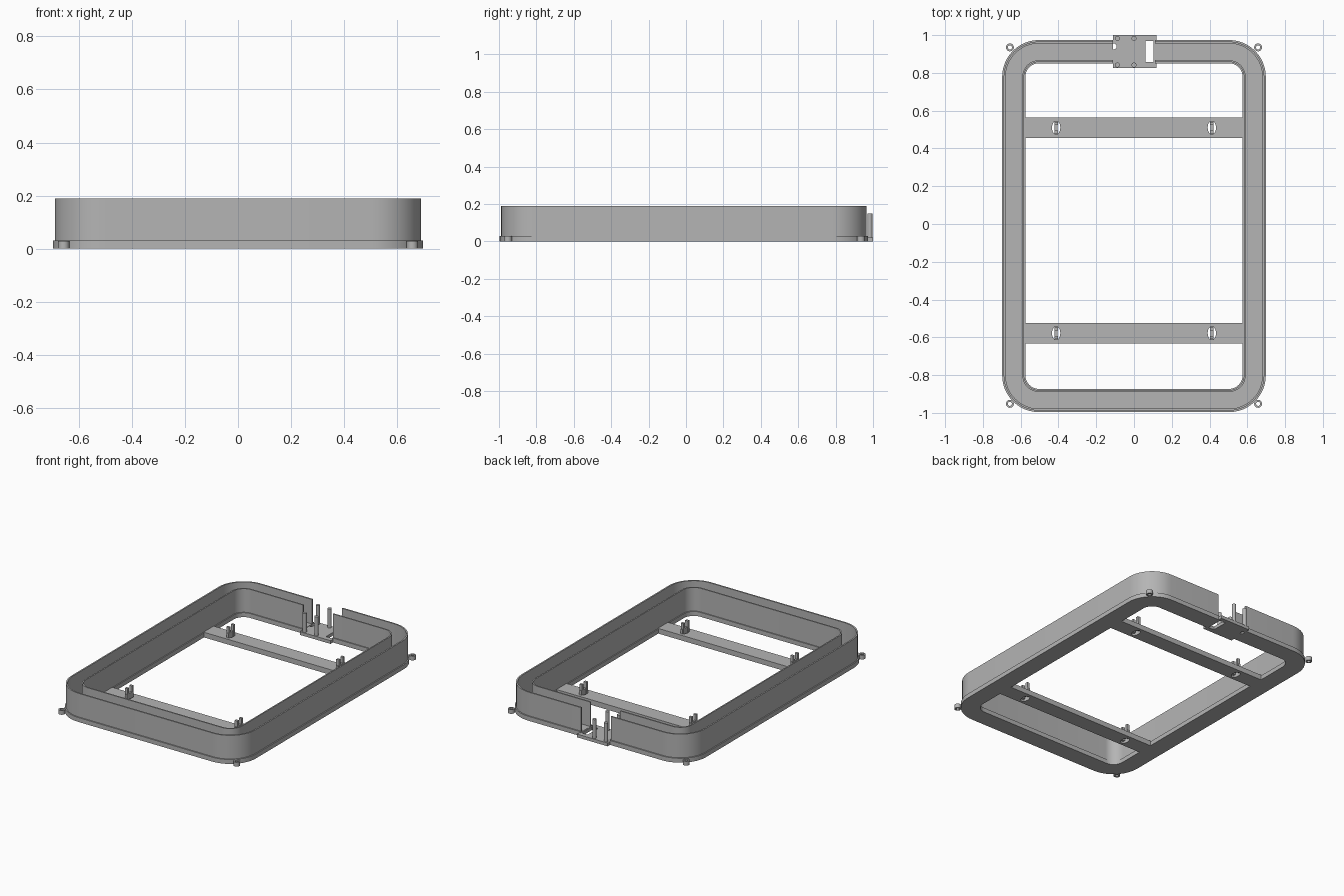
import bpy, bmesh, math

cube = bpy.data.objects.get("Cube")
if cube:
    bpy.data.objects.remove(cube, do_unlink=True)

grey = bpy.data.materials.new("neutral_grey")
grey.use_nodes = True
grey.diffuse_color = (0.46, 0.46, 0.46, 1)
grey.node_tree.nodes["Principled BSDF"].inputs["Base Color"].default_value = grey.diffuse_color

CY = -0.011          # frame centre along y
FLOOR = 0.024        # channel floor height


def finish(bm, name):
    bmesh.ops.recalc_face_normals(bm, faces=bm.faces)
    mesh = bpy.data.meshes.new(name)
    bm.to_mesh(mesh)
    bm.free()
    mesh.materials.append(grey)
    obj = bpy.data.objects.new(name, mesh)
    bpy.context.collection.objects.link(obj)
    return obj


def box(name, x0, x1, y0, y1, z0, z1):
    bm = bmesh.new()
    bmesh.ops.create_cube(bm, size=1)
    for v in bm.verts:
        v.co = ((x0 + x1) / 2 + v.co.x * (x1 - x0),
                (y0 + y1) / 2 + v.co.y * (y1 - y0),
                (z0 + z1) / 2 + v.co.z * (z1 - z0))
    return finish(bm, name)


def cylinder(name, x, y, z0, z1, rx, ry=None, sides=24):
    bm = bmesh.new()
    bmesh.ops.create_cone(bm, cap_ends=True, segments=sides, radius1=1, radius2=1, depth=1)
    for v in bm.verts:
        v.co = (x + v.co.x * rx, y + v.co.y * (ry or rx), z0 + (v.co.z + 0.5) * (z1 - z0))
    return finish(bm, name)


def cut(obj, cutter):
    mod = obj.modifiers.new("cut", 'BOOLEAN')
    mod.operation = 'DIFFERENCE'
    mod.solver = 'EXACT'
    mod.object = cutter
    bpy.context.view_layer.objects.active = obj
    bpy.ops.object.modifier_apply(modifier=mod.name)
    bpy.data.objects.remove(cutter, do_unlink=True)


def smooth(obj):
    bpy.ops.object.select_all(action='DESELECT')
    obj.select_set(True)
    bpy.context.view_layer.objects.active = obj
    bpy.ops.object.shade_smooth_by_angle(angle=math.radians(30))


def rounded_loop(inset, steps=12):
    hx, hy, r = 0.698 - inset, 0.985 - inset, 0.195 - inset
    points = []
    for k, (sx, sy) in enumerate(((1, 1), (-1, 1), (-1, -1), (1, -1))):
        for i in range(steps + 1):
            a = math.pi / 2 * (k + i / steps)
            points.append((sx * (hx - r) + r * math.cos(a),
                           CY + sy * (hy - r) + r * math.sin(a)))
    return points


# Channel frame: an upward-open section swept round a rounded rectangle
TOP, RIM = 0.19, 0.03
section = [(0, 0), (0, RIM), (0.008, RIM), (0.008, TOP), (0.018, TOP), (0.018, FLOOR),
           (0.107, FLOOR), (0.107, TOP), (0.116, TOP), (0.116, RIM), (0.123, RIM), (0.123, 0)]
bm = bmesh.new()
rings = [[bm.verts.new((x, y, z)) for x, y in rounded_loop(d)] for d, z in section]
for a, b in zip(rings, rings[1:] + rings[:1]):
    for i in range(len(a)):
        j = (i + 1) % len(a)
        bm.faces.new((a[i], a[j], b[j], b[i]))
frame = finish(bm, "channel_frame")
cut(frame, box("gap_cutter", -0.112, 0.112, 0.8, 1.1, -0.1, 0.4))
smooth(frame)

# Connector plate filling the gap, with cable openings
plate = box("connector_plate", -0.112, 0.118, 0.825, 1.0, 0, 0.022)
cut(plate, box("window_cutter", 0.06, 0.104, 0.858, 0.97, -0.1, 0.1))
cut(plate, cylinder("cable_cutter", -0.108, 0.94, -0.1, 0.1, 0.016))
for x in (-0.088, 0.0):
    for y in (0.842, 0.983):
        smooth(cylinder("connector_post", x, y, 0.01, 0.15, 0.013))

# Cross bars with slotted holes and forked clips
for y in (0.51, -0.578):
    bar = box("cross_bar", -0.578, 0.578, y - 0.054, y + 0.054, 0, 0.035)
    for x in (-0.412, 0.412):
        cut(bar, cylinder("slot_cutter", x, y, -0.1, 0.1, 0.022, 0.036))
    for x in (-0.412, 0.412):
        for side in (-1, 1):
            yc = y + side * 0.023
            box("clip_prong", x - 0.01, x + 0.01, yc - 0.008, yc + 0.008, 0.01, 0.105)
        box("clip_bridge", x - 0.008, x + 0.008, y - 0.036, y + 0.036, 0.02, 0.065)

# Corner mounting rings
for x in (-0.657, 0.657):
    for y in (0.935, -0.952):
        lug = cylinder("corner_lug", x, y, 0, 0.028, 0.021)
        cut(lug, cylinder("lug_cutter", x, y, -0.1, 0.1, 0.011))
        smooth(lug)
